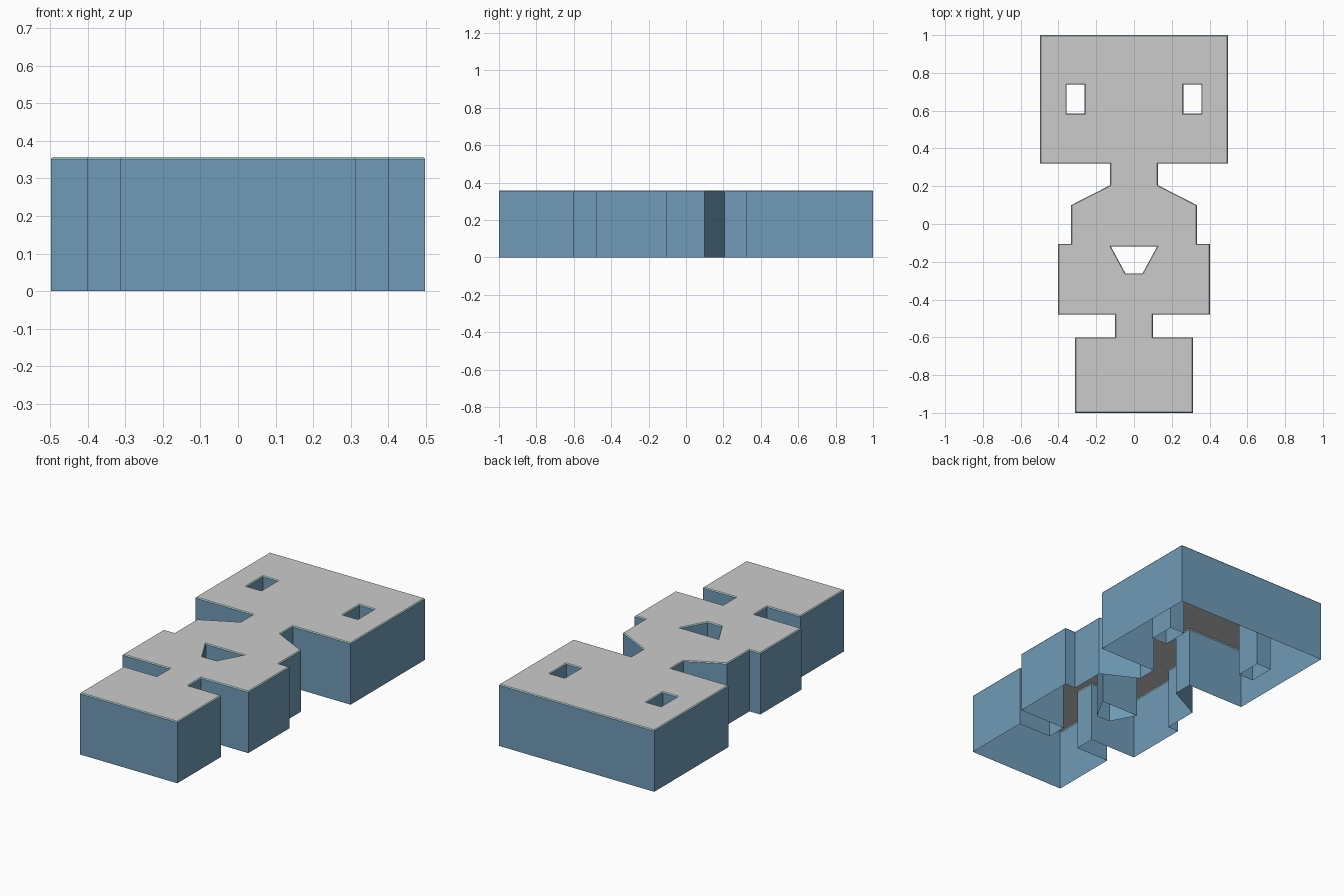
import bpy, bmesh
from mathutils import Vector

if "Cube" in bpy.data.objects:
    bpy.data.objects.remove(bpy.data.objects["Cube"])

WALL_TOP, ROOF, TRIM = 0.352, 0.357, 0.004


def mirrored(half):
    """Close a right-hand half profile (bottom to top) with its mirror image."""
    return [Vector(p) for p in half] + [Vector((-x, y)) for x, y in reversed(half)]


def inset(loop, d):
    """Offset a loop towards its left side (the solid side)."""
    out = []
    for i, p in enumerate(loop):
        a = (p - loop[i - 1]).normalized()
        b = (loop[(i + 1) % len(loop)] - p).normalized()
        na, nb = Vector((-a.y, a.x)), Vector((-b.y, b.x))
        out.append(p + (na + nb) * d / (1 + na.dot(nb)))
    return out


def finish(bm, name, color=None):
    mesh = bpy.data.meshes.new(name)
    bm.to_mesh(mesh)
    bm.free()
    obj = bpy.data.objects.new(name, mesh)
    bpy.context.collection.objects.link(obj)
    if color:
        mat = bpy.data.materials.new(name + "_color")
        mat.diffuse_color = color
        mat.use_nodes = True
        mat.node_tree.nodes["Principled BSDF"].inputs["Base Color"].default_value = mat.diffuse_color
        mesh.materials.append(mat)
    return obj


def band(name, lower, upper, z0, z1, color):
    """Strip of quads between matching sets of loops at two heights."""
    bm = bmesh.new()
    for lo, up in zip(lower, upper):
        a = [bm.verts.new((*p, z0)) for p in lo]
        b = [bm.verts.new((*p, z1)) for p in up]
        for i in range(len(a)):
            j = (i + 1) % len(a)
            bm.faces.new((a[i], a[j], b[j], b[i]))
    return finish(bm, name, color)


# Footprint (counter-clockwise) and courtyard openings (clockwise)
outline = mirrored([(0.312, -1), (0.312, -0.6), (0.1, -0.6), (0.1, -0.48),
                    (0.402, -0.48), (0.402, -0.105), (0.333, -0.105),
                    (0.333, 0.1), (0.127, 0.205), (0.127, 0.32),
                    (0.497, 0.32), (0.497, 1)])
loops = [outline, mirrored([(0.122, -0.12), (0.045, -0.262)])]
for x0, x1 in ((0.261, 0.357), (-0.357, -0.261)):
    loops.append([Vector(p) for p in ((x0, 0.585), (x0, 0.738), (x1, 0.738), (x1, 0.585))])
inner = [inset(loop, TRIM) for loop in loops]

# Walls, open underneath, with a thin pale bevel along the top
band("walls", loops, loops, 0, WALL_TOP, (0.16, 0.33, 0.48, 1))
band("roof_trim", loops, inner, WALL_TOP, ROOF, (0.5, 0.8, 0.75, 1))

# Flat roof pierced by the openings
bm = bmesh.new()
for loop in inner:
    v = [bm.verts.new((*p, ROOF)) for p in loop]
    for i in range(len(v)):
        bm.edges.new((v[i - 1], v[i]))
bmesh.ops.triangle_fill(bm, use_beauty=True, use_dissolve=False,
                        edges=bm.edges[:], normal=(0, 0, 1))
for f in bm.faces:
    f.normal_update()
    if f.normal.z < 0:
        f.normal_flip()
finish(bm, "roof")
